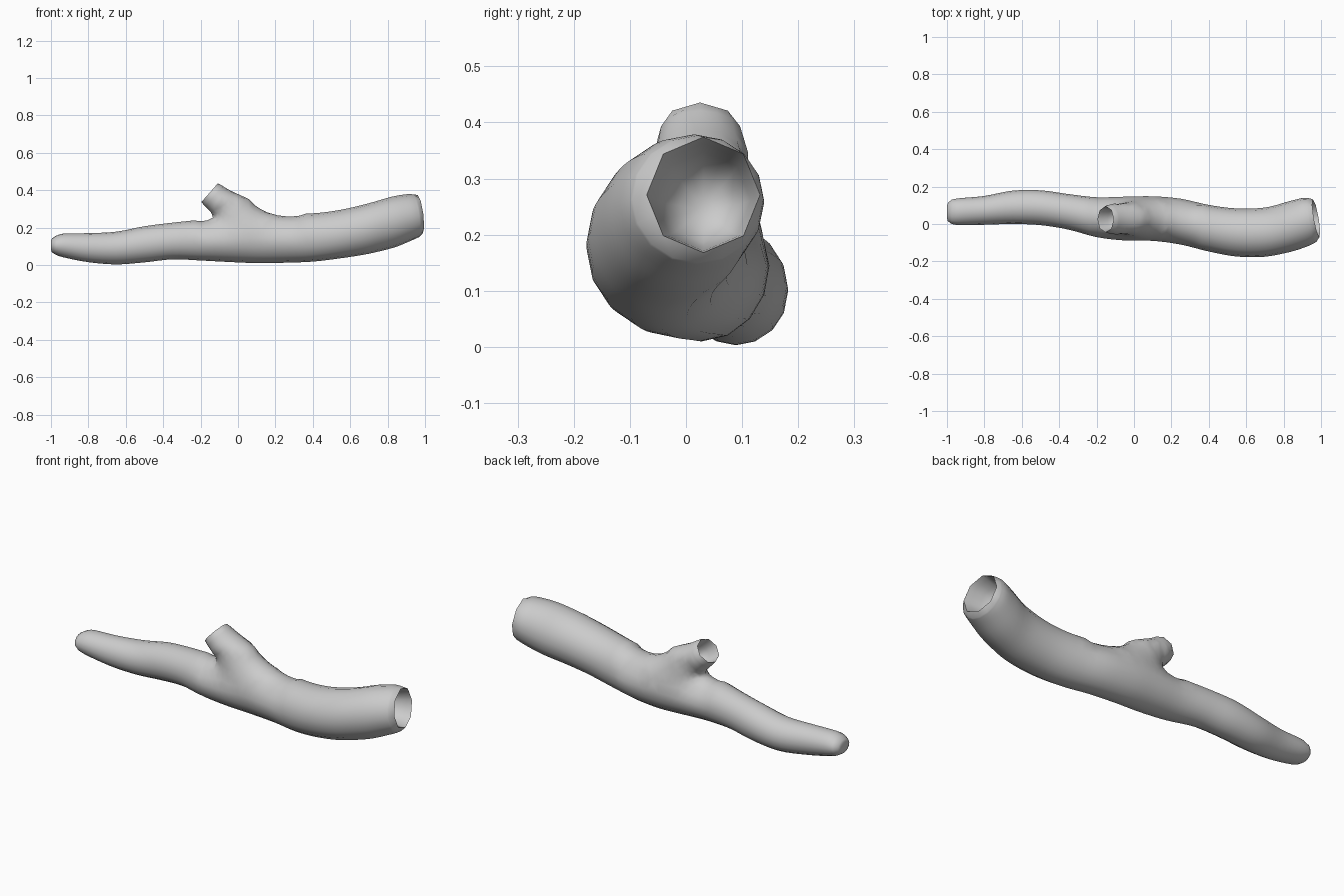
import bpy, bmesh, math
from mathutils import Vector

if "Cube" in bpy.data.objects:
    bpy.data.objects.remove(bpy.data.objects["Cube"])

SIDES = 16
FLAT = math.cos(math.pi / 8)      # pulls odd points in, giving an eight-sided rim


def spline(keys, steps):
    """Catmull-Rom resampling of tuples of numbers."""
    out = []
    for i in range(len(keys) - 1):
        a, b = keys[max(i - 1, 0)], keys[i]
        c, d = keys[i + 1], keys[min(i + 2, len(keys) - 1)]
        for s in range(steps):
            t = s / steps
            out.append(tuple(0.5 * (2*q + (r-p)*t + (2*p - 5*q + 4*r - u)*t*t
                                    + (3*q - p - 3*r + u)*t**3)
                             for p, q, r, u in zip(a, b, c, d)))
    return out + [keys[-1]]


def ring(centre, u, v, facet=0.0):
    pts = []
    for i in range(SIDES):
        a = 2 * math.pi * i / SIDES
        k = 1 - facet * (1 - FLAT) * (i % 2)
        pts.append(centre + (u * math.cos(a) + v * math.sin(a)) * k)
    return pts


def loft(name, rings):
    bm = bmesh.new()
    loops = [[bm.verts.new(p) for p in r] for r in rings]
    for a, b in zip(loops, loops[1:]):
        for i in range(SIDES):
            j = (i + 1) % SIDES
            bm.faces.new((a[i], a[j], b[j], b[i]))
    bm.faces.new(loops[0][::-1])
    bm.faces.new(loops[-1])
    bmesh.ops.recalc_face_normals(bm, faces=bm.faces)
    mesh = bpy.data.meshes.new(name)
    bm.to_mesh(mesh)
    bm.free()
    ob = bpy.data.objects.new(name, mesh)
    bpy.context.collection.objects.link(ob)
    return ob


def bowl(rim, inward):
    """Rings running from a rim down into a rounded hollow."""
    c = sum(rim, Vector()) / len(rim)
    return [[c + (p - c) * s + inward * d for p in rim]
            for s, d in ((0.93, 0.2), (0.84, 0.5), (0.68, 0.78), (0.42, 0.94), (0.15, 1.0))]


# Trunk: x, y low, y high, z low, z high
trunk_keys = [
    (-0.975, 0.0, 0.13, 0.055, 0.155), (-0.93, -0.006, 0.138, 0.04, 0.168),
    (-0.80, -0.004, 0.15, 0.015, 0.17), (-0.65, 0.0, 0.178, 0.003, 0.178),
    (-0.50, -0.006, 0.18, 0.014, 0.207), (-0.35, -0.03, 0.16, 0.03, 0.226),
    (-0.20, -0.07, 0.143, 0.024, 0.243), (-0.05, -0.088, 0.146, 0.016, 0.268),
    (0.10, -0.09, 0.148, 0.01, 0.28), (0.25, -0.11, 0.135, 0.012, 0.275),
    (0.40, -0.147, 0.102, 0.018, 0.276), (0.55, -0.174, 0.083, 0.036, 0.295),
    (0.70, -0.175, 0.088, 0.06, 0.33), (0.82, -0.15, 0.118, 0.092, 0.364),
    (0.91, -0.118, 0.138, 0.13, 0.378), (0.955, -0.095, 0.138, 0.15, 0.377)]


def trunk_ring(k, facet=0.0):
    x, y0, y1, z0, z1 = k
    pts = ring(Vector((x, (y0 + y1) / 2, (z0 + z1) / 2)),
               Vector((0, (y1 - y0) / 2, 0)), Vector((0, 0, (z1 - z0) / 2)), facet)
    lean = max(0, min(1, (x - 0.75) / 0.2))     # thick end is cut at a slant
    for p in pts:
        p.x -= lean * (0.13 * (p.z - 0.27) + 0.17 * (p.y - 0.02))
    return pts


rings = [trunk_ring((-1.0, 0.03, 0.095, 0.08, 0.13)),
         trunk_ring((-0.995, 0.015, 0.113, 0.068, 0.142))]
rings += [trunk_ring(k) for k in spline(trunk_keys, 4)]
rim = trunk_ring((0.976, -0.07, 0.132, 0.168, 0.374), 1.0)
rings += [rim] + bowl(rim, Vector((-0.16, 0, -0.02)))
log = loft("log", rings)

# Branch stub: x, y, z, radius in the vertical plane, radius in y
stub_keys = [(0.22, 0.02, 0.14, 0.10, 0.10), (0.09, 0.028, 0.19, 0.125, 0.11),
             (-0.01, 0.03, 0.272, 0.105, 0.10), (-0.09, 0.028, 0.337, 0.079, 0.085),
             (-0.135, 0.026, 0.373, 0.071, 0.076)]
up, side = Vector((0.66, 0, 0.75)), Vector((0, 1, 0))
rings = [ring(Vector(k[:3]), side * k[4], up * k[3]) for k in spline(stub_keys, 4)]
rim = ring(Vector((-0.152, 0.025, 0.386)), side * 0.07, up * 0.066, 1.0)
rings += [rim] + bowl(rim, Vector((0.09, 0, -0.075)))
stub = loft("branch_stub", rings)

# Fuse the stub into the trunk
mod = log.modifiers.new("fuse", 'BOOLEAN')
mod.operation, mod.object, mod.solver = 'UNION', stub, 'EXACT'
fused = bpy.data.meshes.new_from_object(
    log.evaluated_get(bpy.context.evaluated_depsgraph_get()))
log.modifiers.clear()
log.data = fused
bpy.data.objects.remove(stub)

# Soften the joint between trunk and branch
bm = bmesh.new()
bm.from_mesh(fused)
bmesh.ops.remove_doubles(bm, verts=bm.verts, dist=0.006)
bmesh.ops.triangulate(bm, faces=bm.faces)
joint = [v for v in bm.verts if -0.22 < v.co.x < 0.34 and 0.15 < v.co.z < 0.34
         and (v.co - Vector((-0.152, 0.025, 0.386))).length > 0.115]
for _ in range(5):
    bmesh.ops.smooth_vert(bm, verts=joint, factor=0.5,
                          use_axis_x=True, use_axis_y=True, use_axis_z=True)
bmesh.ops.recalc_face_normals(bm, faces=bm.faces)
bm.to_mesh(fused)
bm.free()

bpy.context.view_layer.objects.active = log
log.select_set(True)
bpy.ops.object.shade_smooth_by_angle(angle=math.radians(50))
